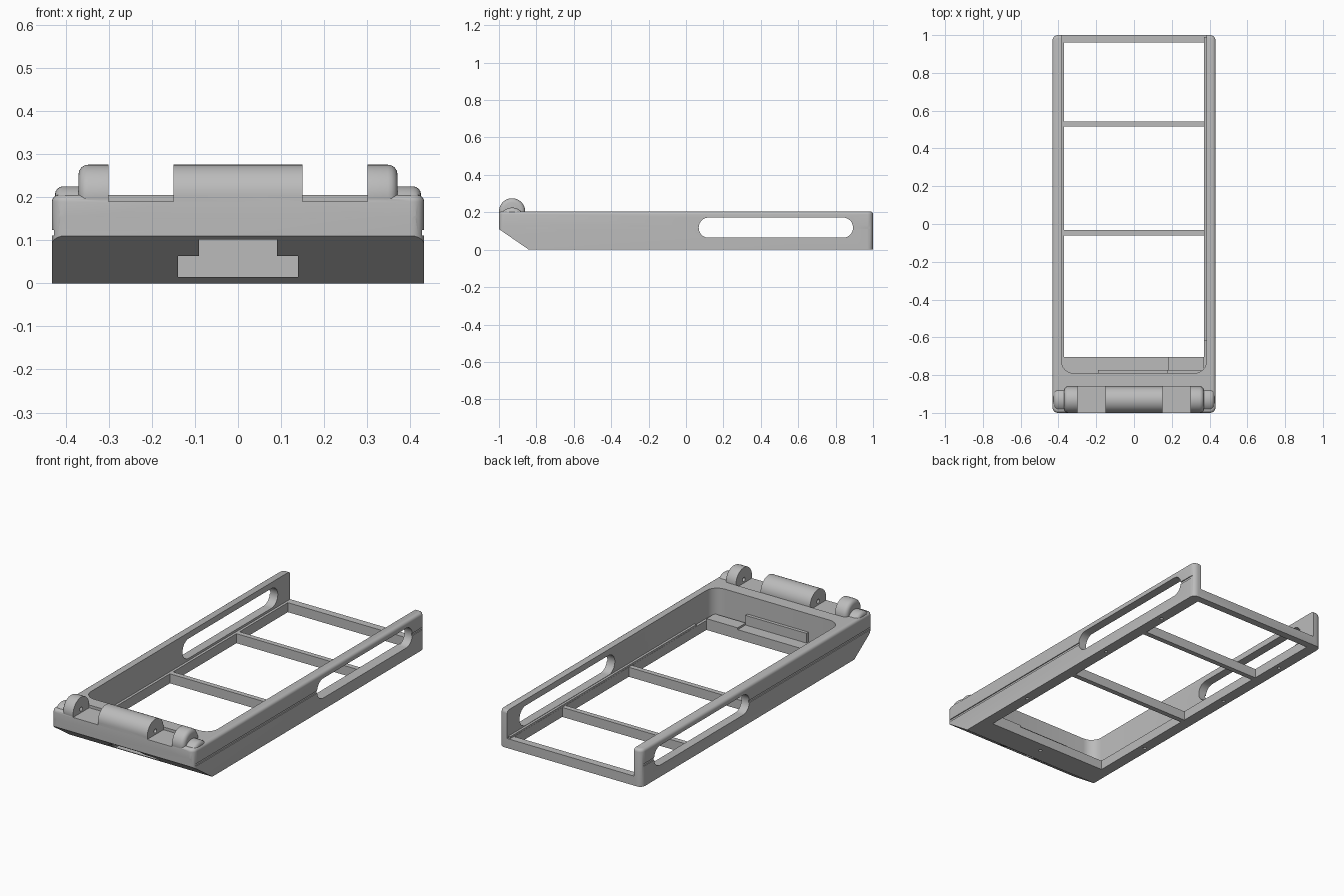
import bpy, bmesh, math
from mathutils import Matrix, Vector

cube = bpy.data.objects.get("Cube")
if cube:
    bpy.data.objects.remove(cube, do_unlink=True)

grey = bpy.data.materials.new("plain grey")
grey.use_nodes = True
grey.diffuse_color = (0.5, 0.5, 0.5, 1)
grey.node_tree.nodes["Principled BSDF"].inputs["Base Color"].default_value = grey.diffuse_color


def make(name, bm):
    bmesh.ops.recalc_face_normals(bm, faces=bm.faces)
    mesh = bpy.data.meshes.new(name)
    bm.to_mesh(mesh)
    bm.free()
    mesh.materials.append(grey)
    ob = bpy.data.objects.new(name, mesh)
    bpy.context.collection.objects.link(ob)
    return ob


def bevel(bm, test, radius, segments=5):
    edges = [e for e in bm.edges if test(e.verts[0].co, e.verts[1].co)]
    bmesh.ops.bevel(bm, geom=edges, offset=radius, segments=segments,
                    profile=0.5, affect='EDGES')


def box_mesh(x, y, z):
    bm = bmesh.new()
    bmesh.ops.create_cube(bm, size=1)
    for v in bm.verts:
        v.co = Vector([r[0] if c < 0 else r[1] for r, c in zip((x, y, z), v.co)])
    return bm


def box(name, x, y, z):
    return make(name, box_mesh(x, y, z))


def rod_mesh(x, y, z, radius, sides=48):
    bm = bmesh.new()
    spot = Matrix.Translation(((x[0] + x[1]) / 2, y, z)) @ Matrix.Rotation(math.pi / 2, 4, 'Y')
    bmesh.ops.create_cone(bm, cap_ends=True, segments=sides, radius1=radius,
                          radius2=radius, depth=x[1] - x[0], matrix=spot)
    return bm


def rod(name, x, y, z, radius, sides=48):
    return make(name, rod_mesh(x, y, z, radius, sides))


def prism(name, points, x):
    """Extrude a (y, z) outline along x."""
    bm = bmesh.new()
    face = bm.faces.new([bm.verts.new((x[0], y, z)) for y, z in points])
    new = bmesh.ops.extrude_face_region(bm, geom=[face])["geom"]
    bmesh.ops.translate(bm, vec=(x[1] - x[0], 0, 0),
                        verts=[v for v in new if isinstance(v, bmesh.types.BMVert)])
    return make(name, bm)


def combine(target, other, operation):
    other.hide_render = True
    mod = target.modifiers.new(operation.lower(), 'BOOLEAN')
    mod.object, mod.operation, mod.solver = other, operation, 'EXACT'
    bpy.context.view_layer.objects.active = target
    bpy.ops.object.modifier_apply(modifier=mod.name)
    bpy.data.objects.remove(other, do_unlink=True)


def upright(a, b):
    return abs(a.z - b.z) > 0.05


# Tray body with rounded corners and softened top rim
H, W = 0.205, 0.432
bm = box_mesh((-W, W), (-1, 1), (0, H))
bevel(bm, upright, 0.03)
bevel(bm, lambda a, b: min(a.z, b.z) > H - 0.001, 0.016, 4)
body = make("tray_body", bm)

# Hinge barrel, ears and their low outer fairings
HY, HZ, HR = -0.93, 0.205, 0.07
combine(body, rod("barrel", (-0.15, 0.15), HY, HZ, HR), 'UNION')
combine(body, box("barrel_foot", (-0.15, 0.15), (HY - HR, HY), (0.15, HZ)), 'UNION')
for s in (-1, 1):
    fair = rod_mesh(sorted((s * 0.33, s * 0.425)), HY, 0.155, HR)
    bevel(fair, lambda a, b: min(abs(a.x), abs(b.x)) > 0.42, 0.02, 4)
    combine(body, make("fairing", fair), 'UNION')
    ear = rod_mesh(sorted((s * 0.30, s * 0.37)), HY, HZ, HR)
    bevel(ear, lambda a, b: min(abs(a.x), abs(b.x)) > 0.365, 0.022, 4)
    combine(body, make("ear", ear), 'UNION')
    combine(body, box("hinge_gap", sorted((s * 0.15, s * 0.30)),
                      (-1.1, -0.86), (0.19, 0.4)), 'DIFFERENCE')
combine(body, rod("pin_hole", (-0.345, 0.345), HY, HZ + 0.005, 0.011, 16), 'DIFFERENCE')

# Sloped underside of the front
combine(body, prism("slope", [(-1.016, 0.121), (-0.84, 0), (-0.84, -0.1), (-1.1, -0.1), (-1.1, 0.121)],
                    (-0.6, 0.6)), 'DIFFERENCE')

# Open cavity and floor window
bm = box_mesh((-0.384, 0.384), (-0.79, 1.2), (0.052, 0.6))
bevel(bm, lambda a, b: upright(a, b) and a.y < 0, 0.065, 6)
combine(body, make("cavity", bm), 'DIFFERENCE')
combine(body, box("window", (-0.37, 0.37), (-0.705, 0.96), (-0.1, 0.3)), 'DIFFERENCE')

# Rounded side slots through both walls
bm = box_mesh((-0.6, 0.6), (0.068, 0.893), (0.064, 0.172))
bevel(bm, lambda a, b: abs(a.x - b.x) > 0.5, 0.0535, 10)
combine(body, make("side_slot", bm), 'DIFFERENCE')

# Thin grooves along the sides
for s in (-1, 1):
    combine(body, box("groove", sorted((s * (W - 0.005), s * 0.5)),
                      (-1.1, 1.1), (0.111, 0.124)), 'DIFFERENCE')

# Stepped recess in the front slope
for half, z in ((0.139, (0.015, 0.063)), (0.091, (0.05, 0.101))):
    combine(body, box("recess", (-half, half), (-1.1, -0.83), z), 'DIFFERENCE')

# Small screw holes underneath
for x, y in [(s * 0.4, y) for s in (-1, 1) for y in (-0.39, 0.25, 0.7)] + [(0, -0.76)]:
    hole = bmesh.new()
    bmesh.ops.create_cone(hole, cap_ends=True, segments=12, radius1=0.009, radius2=0.009,
                          depth=0.06, matrix=Matrix.Translation((x, y, 0)))
    combine(body, make("screw_hole", hole), 'DIFFERENCE')

# Cross bars over the window
bars = [box("cross_bar_" + n, (-0.371, 0.371), (y - 0.014, y + 0.014), (0, 0.052))
        for n, y in (("front", -0.047), ("rear", 0.529))]

# Interior plate, corner step and side ledge
box("inner_plate", (-0.19, 0.18), (-0.791, -0.772), (0.051, 0.105))
box("corner_step", (0.18, 0.37), (-0.775, -0.705), (0.051, 0.062))
box("side_ledge", (0.371, 0.385), (-0.62, 0.99), (0.051, 0.062))

# Smooth rounds, crisp edges
bpy.ops.object.select_all(action='DESELECT')
body.select_set(True)
bpy.context.view_layer.objects.active = body
bpy.ops.object.shade_smooth_by_angle(angle=math.radians(32))
